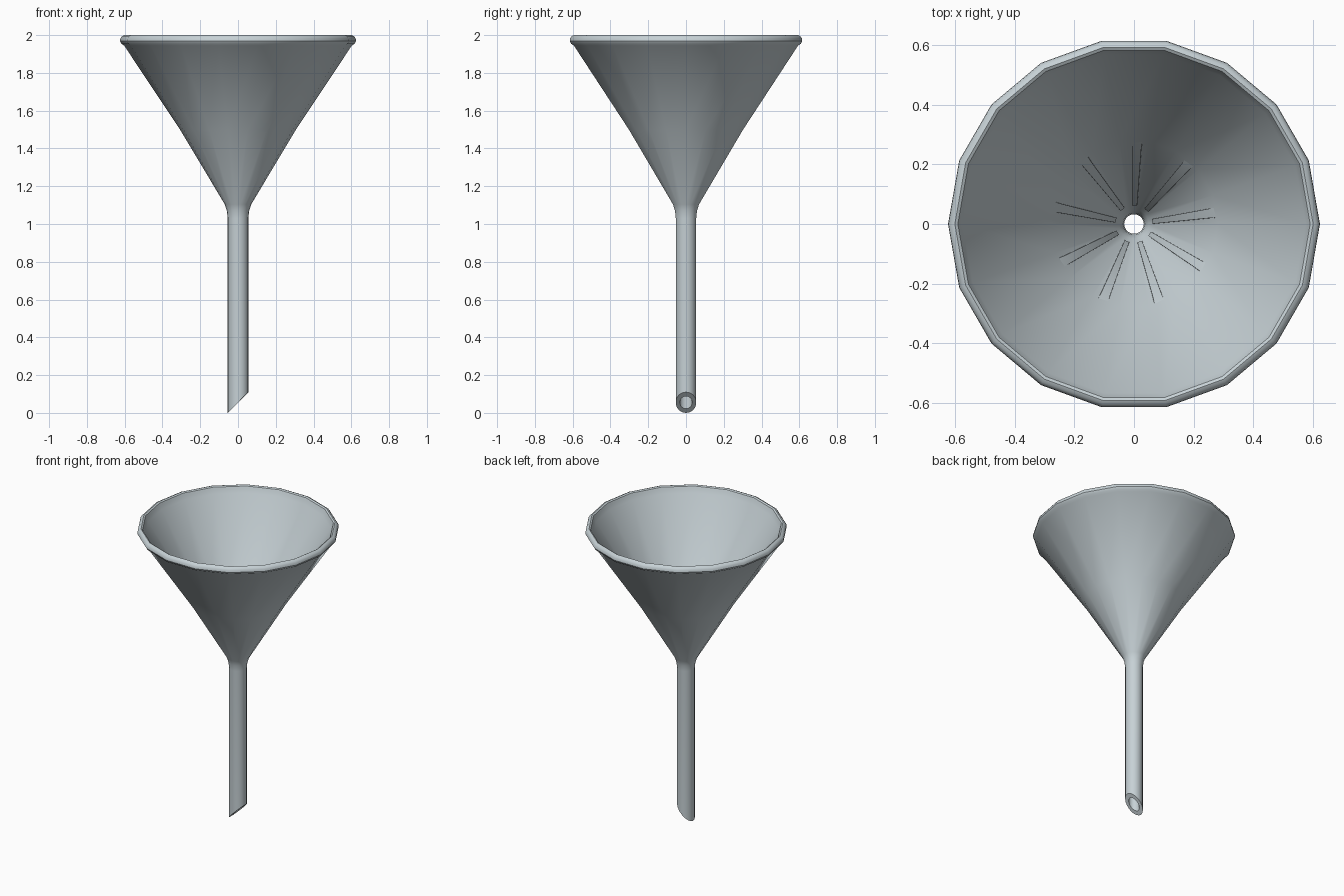
import bpy, bmesh, math
from mathutils import Matrix, Vector

if "Cube" in bpy.data.objects:
    bpy.data.objects.remove(bpy.data.objects["Cube"], do_unlink=True)

SIDES = 18
RIBS = 9

glass = bpy.data.materials.new("pale blue grey")
glass.use_nodes = True
colour = (0.57, 0.64, 0.67, 1)
glass.diffuse_color = colour
glass.node_tree.nodes["Principled BSDF"].inputs["Base Color"].default_value = colour


def finish(name, bm, angle):
    bmesh.ops.recalc_face_normals(bm, faces=bm.faces)
    mesh = bpy.data.meshes.new(name)
    bm.to_mesh(mesh)
    bm.free()
    mesh.materials.append(glass)
    obj = bpy.data.objects.new(name, mesh)
    bpy.context.collection.objects.link(obj)
    bpy.ops.object.select_all(action="DESELECT")
    obj.select_set(True)
    bpy.context.view_layer.objects.active = obj
    bpy.ops.object.shade_smooth_by_angle(angle=math.radians(angle))
    return obj


# Wall section: up the outside, over the rolled rim, down the inside
outer = [(0.055, 0), (0.055, 1.03), (0.059, 1.07), (0.07, 1.104), (0.307, 1.5),
         (0.603, 1.945)]
rim = [(0.617, 1.954), (0.625, 1.968), (0.623, 1.983), (0.614, 1.995),
       (0.602, 2.0), (0.592, 1.994), (0.587, 1.982)]
inner = [(0.577, 1.955), (0.282, 1.51), (0.05, 1.122), (0.037, 1.09),
         (0.033, 1.05), (0.033, 0)]
profile = outer + rim + inner

# Funnel body, with the stem tip cut on a slant
bm = bmesh.new()
rings = []
for radius, z in profile:
    ring = []
    for i in range(SIDES):
        a = math.tau * i / SIDES
        x, y = radius * math.cos(a), radius * math.sin(a)
        ring.append(bm.verts.new((x, y, x + 0.055 if z == 0 else z)))
    rings.append(ring)
for k, ring in enumerate(rings):
    above = rings[(k + 1) % len(rings)]
    for i in range(SIDES):
        j = (i + 1) % SIDES
        bm.faces.new((ring[i], ring[j], above[j], above[i]))
finish("funnel_body", bm, 35)

# Tapered ribs along the inner wall, fading into it at the top
slope = (1.51 - 1.122) / (0.282 - 0.05)
stations = [(0.062, 0.009, 0.014), (0.25, 0.017, 0.018), (0.302, 0.021, -0.006)]
bm = bmesh.new()
for n in range(RIBS):
    turn = Matrix.Rotation(math.radians(88) + math.tau * n / RIBS, 3, "Z")
    sections = []
    for r, half, lift in stations:
        wall = 1.122 + (r - 0.05) * slope
        corners = [(-half, wall - 0.018), (half, wall - 0.018),
                   (half * 0.9, wall + lift), (-half * 0.9, wall + lift)]
        sections.append([bm.verts.new(turn @ Vector((r, y, z))) for y, z in corners])
    for low, high in zip(sections, sections[1:]):
        for i in range(4):
            j = (i + 1) % 4
            bm.faces.new((low[i], low[j], high[j], high[i]))
    bm.faces.new(sections[0])
    bm.faces.new(sections[-1])
finish("inner_ribs", bm, 35)
